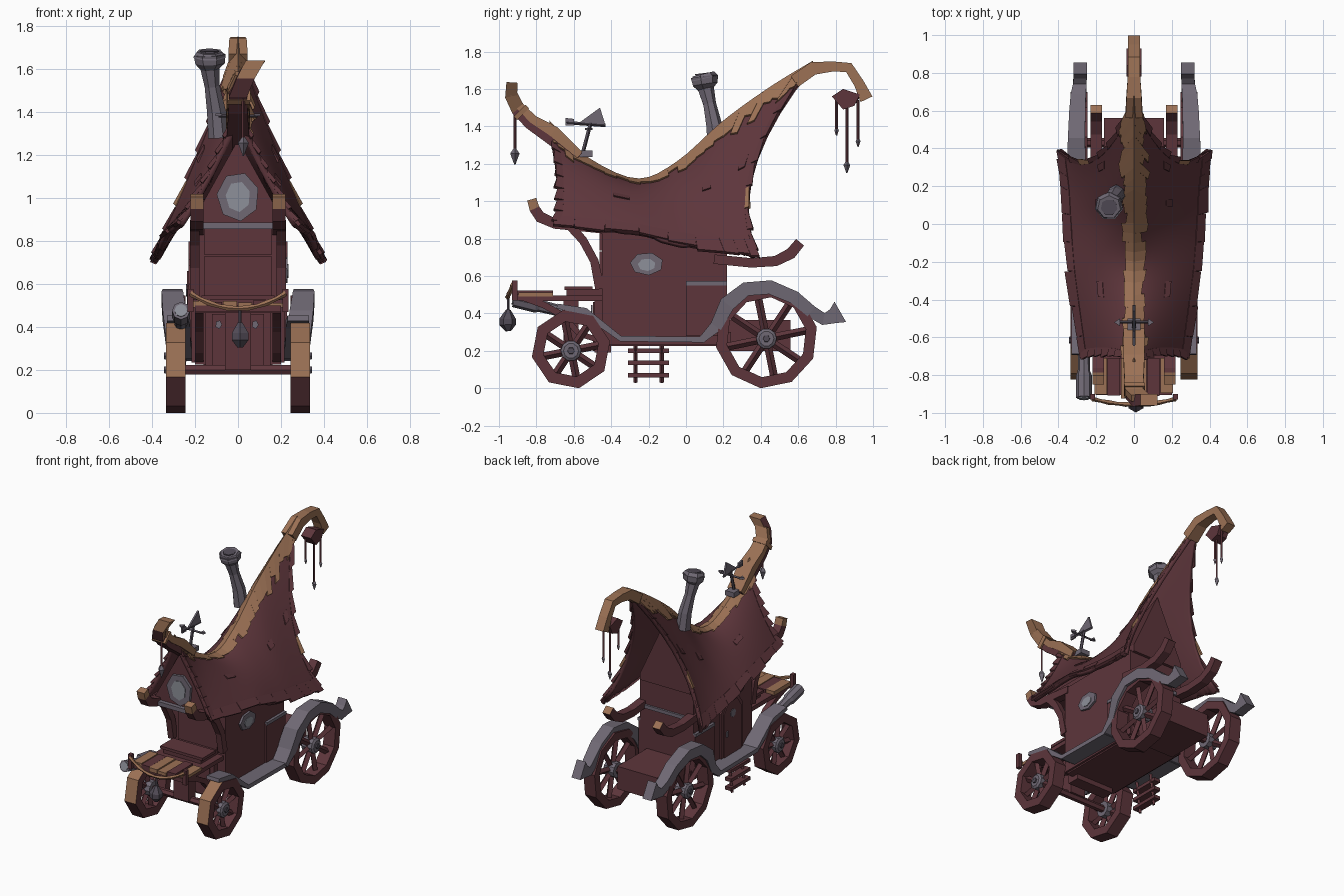
import bpy, bmesh, math, random
from mathutils import Vector as V

if "Cube" in bpy.data.objects:
    bpy.data.objects.remove(bpy.data.objects["Cube"])
random.seed(4)

def material(name, c):
    m = bpy.data.materials.new(name)
    m.diffuse_color = (*c, 1)
    m.use_nodes = True
    m.node_tree.nodes["Principled BSDF"].inputs["Base Color"].default_value = m.diffuse_color
    return m
RED = material("maroon wood", (0.11, 0.036, 0.044))
TAN = material("worn tan wood", (0.33, 0.165, 0.09))
GREY = material("grey metal", (0.16, 0.14, 0.175))
DARK = material("dark iron", (0.085, 0.072, 0.095))
PANE = material("pale glass", (0.27, 0.28, 0.32))

def mesh(name, verts, faces, mats, rule=None, fix=True):
    me = bpy.data.meshes.new(name)
    me.from_pydata([tuple(v) for v in verts], [], faces)
    bm = bmesh.new(); bm.from_mesh(me)
    if fix:
        bmesh.ops.recalc_face_normals(bm, faces=bm.faces)
    bm.normal_update()
    if rule:
        for f in bm.faces:
            f.material_index = rule(f)
    bm.to_mesh(me); bm.free()
    for m in mats:
        me.materials.append(m)
    ob = bpy.data.objects.new(name, me)
    bpy.context.collection.objects.link(ob)
    return ob

def prism(name, pts, vec, mat):
    n = len(pts)
    vs = [V(p) for p in pts] + [V(p) + V(vec) for p in pts]
    fs = [list(range(n)), list(range(2 * n - 1, n - 1, -1))]
    fs += [(i, (i + 1) % n, n + (i + 1) % n, n + i) for i in range(n)]
    return mesh(name, vs, fs, [mat])

def box(name, x0, x1, y0, y1, z0, z1, mat=RED):
    return prism(name, [(x0, y0, z0), (x1, y0, z0), (x1, y1, z0), (x0, y1, z0)], (0, 0, z1 - z0), mat)

def rings(name, loops, mats, rule=None):
    n = len(loops[0])
    fs = [list(range(n)), list(range(len(loops) * n - n, len(loops) * n))]
    for a in range(len(loops) - 1):
        fs += [(a*n + i, a*n + (i+1) % n, (a+1)*n + (i+1) % n, (a+1)*n + i) for i in range(n)]
    return mesh(name, [p for l in loops for p in l], fs, mats, rule)

def tube(name, pts, radii, n, mat):
    P = [V(p) for p in pts]; loops = []
    for i, p in enumerate(P):
        t = (P[min(i + 1, len(P) - 1)] - P[max(i - 1, 0)]).normalized()
        a = t.cross(V((1, 0, 0)) if abs(t.x) < 0.8 else V((0, 0, 1))).normalized()
        b = t.cross(a)
        loops.append([p + radii[i] * (a * math.cos(k * math.tau / n) + b * math.sin(k * math.tau / n)) for k in range(n)])
    return rings(name, loops, [mat])

def sweep(name, path, mats, rule=None):
    # rectangular bar along a path of (x, y, z, half width, thickness)
    P = [V(p[:3]) for p in path]; loops = []
    for i, (p, q) in enumerate(zip(P, path)):
        t = P[min(i + 1, len(P) - 1)] - P[max(i - 1, 0)]
        up = V((0, -t.z, t.y)).normalized() * q[4] / 2
        dx = V((q[3], 0, 0))
        loops.append([p - dx - up, p + dx - up, p + dx + up, p - dx + up])
    return rings(name, loops, mats, rule)

# ---- swaybacked roof surface: ridge, middle and eave curves
ST = [((0, -.73, 1.42), (.14, -.69, 1.12), (.28, -.71, .88)),
      ((0, -.55, 1.24), (.15, -.52, 1.08), (.31, -.52, .86)),
      ((0, -.27, 1.11), (.17, -.25, 1.02), (.35, -.25, .83)),
      ((0, -.05, 1.20), (.18, -.03, 1.03), (.37, -.02, .77)),
      ((0, .20, 1.42), (.19, .13, 1.08), (.38, .20, .74)),
      ((0, .45, 1.60), (.195, .26, 1.13), (.395, .31, .72)),
      ((0, .68, 1.74), (.2, .36, 1.18), (.405, .39, .71))]

def curve(k, u):
    t = min(max(u, 0), 1) * (len(ST) - 1)
    i = min(int(t), len(ST) - 2); f = t - i
    a, b, c, d = [V(ST[min(max(j, 0), len(ST) - 1)][k]) for j in (i - 1, i, i + 1, i + 2)]
    return 0.5 * (2*b + (c - a)*f + (2*a - 5*b + 4*c - d)*f*f + (3*b - a - 3*c + d)*f**3)

def surf(u, v, s=1, lift=0):
    p = curve(0, u)*(2*v - 1)*(v - 1) + curve(1, u)*4*v*(1 - v) + curve(2, u)*v*(2*v - 1)
    p.y += 1.3 * (u - min(max(u, 0), 1))
    if v > 0:
        p += V((.75, 0, .65)) * lift
    else:
        p.z += lift
    return V((p.x * s, p.y, p.z))

NU, NV = 36, 9
jag = [1 + random.uniform(-.012, .012) for _ in range(NU + 1)]
vs = [surf(i / NU, abs(j) / NV * (jag[i] if abs(j) == NV else 1), 1 if j >= 0 else -1)
      for i in range(NU + 1) for j in range(-NV, NV + 1)]
W = 2 * NV + 1
fs = [(i*W + j, i*W + j + 1, (i+1)*W + j + 1, (i+1)*W + j) for i in range(NU) for j in range(W - 1)]
roof = mesh("roof", vs, fs, [RED], fix=False)
sol = roof.modifiers.new("thickness", 'SOLIDIFY'); sol.thickness = .03; sol.offset = -1
bpy.context.view_layer.objects.active = roof
roof.select_set(True)
bpy.ops.object.shade_smooth_by_angle(angle=math.radians(35))
roof.select_set(False)

def slab(name, corners, s, lift, mat, thick=.018):
    top = [surf(u, v, s, l) for (u, v), l in zip(corners, lift)]
    low = [surf(u, v, s, l - thick) for (u, v), l in zip(corners, lift)]
    rings(name, [top, low], [mat])

R = random.uniform
for s in (-1, 1):
    # worn ridge cap, ragged lower edge
    for i in range(26):
        u, w = i / 26, R(.09, .18) + (.05 if i < 6 else 0)
        slab("ridge_cap", [(u, 0), (u + 1/26, 0), (u + 1/26, w + R(-.03, .03)), (u, w)], s, [.012] * 4, TAN)
    # broad eave boards
    for i in range(9):
        u, e = i / 9, R(.995, 1.03)
        slab("eave_board", [(u, .9), (u + .11, .9), (u + .11, e), (u, e + R(-.012, .012))], s, [.003, .003, .01, .01], RED)
    # shingles stepping out along the front and rear edges
    for i in range(7):
        v = .1 + i * .125
        for e, d in ((0, -1), (1, 1)):
            o = e - d * .004
            slab("edge_shingle", [(e - d * .05, v), (o, v), (o + d * R(.008, .018), v + .12), (e - d * .05, v + .115)],
                 s, [.001, .002, .016, .004], TAN if d > 0 and i == 4 else RED)
    # loose shingles on the slopes
    for u, v in ((.25, .5), (.62, .45), (.85, .4)):
        slab("loose_shingle", [(u, v), (u + .05, v), (u + .05, v + .07), (u, v + .07)], s, [.002, .002, .01, .01], RED)

# ---- attic under the roof and lower cabin
rings("attic", [[(-.2, y, .86), (.2, y, .86), (.2, y, .91), (0, y, a), (-.2, y, .91)]
                for y, a in ((-.66, 1.27), (-.3, 1.05), (-.08, 1.1), (.24, 1.34))], [RED])
box("cabin", -.215, .215, -.45, .22, .235, .87)
box("cabin_front_panel", -.155, .155, -.462, -.44, .53, .73)
box("cabin_front_upper_panel", -.155, .155, -.462, -.44, .735, .86)
box("gable_sill", -.2, .2, -.69, -.64, .855, .885, GREY)
box("rear_wall_rail", -.2, .2, .22, .235, .66, .685, GREY)
box("lower_front", -.15, .15, -.49, -.4, .19, .49)
box("lower_front_plank", -.12, .12, -.498, -.48, .2, .46)
box("hull", -.2, .2, -.45, .24, .225, .3)
box("rear_deck", -.16, .16, .2, .56, .2, .365)
for x, z, w in ((-.09, .41, .016), (.08, .41, .016), (.04, .43, .012)):
    hw = [(x + w*math.cos(k), -.5, z + w*1.3*math.sin(k)) for k in (0, 1.2, 2.4, 3.6, 4.9)]
    prism("front_stud", hw, (0, -.008, 0), GREY)

def hexwin(name, c, axis, a, b, depth, mat, n=7):
    pts = []
    for k in range(n):
        t = k * math.tau / n + .35
        q = (a * math.cos(t), b * math.sin(t))
        pts.append((c[0] + q[0], c[1], c[2] + q[1]) if axis == 'y' else (c[0], c[1] + q[0], c[2] + q[1]))
    prism(name, pts, (0, depth, 0) if axis == 'y' else (depth, 0, 0), mat)
hexwin("gable_window_frame", (0, -.66, 1.005), 'y', .1, .115, -.02, GREY)
hexwin("gable_window_pane", (0, -.68, 1.005), 'y', .058, .072, -.005, PANE)
hexwin("side_window_frame", (.21, -.21, .665), 'x', .09, .062, .02, GREY)
hexwin("side_window_pane", (.23, -.21, .66), 'x', .048, .034, .005, PANE)

# door, handle and ladder on the left side
def arch(w, z0, z1):
    return [(-.2, -.2 - w, z0), (-.2, -.2 + w, z0), (-.2, -.2 + w, z1), (-.2, -.2 + w*.5, z1 + w*.7),
            (-.2, -.2 - w*.5, z1 + w*.7), (-.2, -.2 - w, z1)]
prism("door_frame", arch(.125, .25, .6), (-.03, 0, 0), RED)
prism("door", arch(.1, .26, .59), (-.037, 0, 0), RED)
box("door_handle", -.245, -.23, -.14, -.12, .42, .46, GREY)
hexwin("door_window", (-.236, -.2, .57), 'x', .03, .03, -.005, GREY)
for y in (-.27, -.13):
    tube("ladder_rail", [(-.28, y, .03), (-.25, y, .26)], [.012] * 2, 4, RED)
for z in (.07, .135, .2):
    box("ladder_rung", -.3, -.25, -.31, -.09, z - .012, z + .012)

# ---- driver's deck and seat
box("front_deck", -.2, .2, -.88, -.44, .465, .495)
box("seat", -.15, .15, -.64, -.45, .49, .53)
box("seat_board", -.17, .17, -.65, -.5, .525, .545)
for i in range(6):
    x = -.21 + i * .07
    y0 = -.925 + .012 * abs(i - 2.5) - R(0, .01)
    box("deck_plank", x, x + .066, y0, -.71, .49, .51 + R(0, .012), RED if i in (1, 4) else TAN)
box("deck_lip", -.2, .2, -.905, -.88, .47, .5)
tube("rope_garland", [(x, -.925 - .03 * (1 - (x/.22)**2), .485 + .07 * (x/.22)**2) for x in [-.22 + .044*i for i in range(11)]],
     [.014, .01] * 5 + [.014], 5, TAN)
for s in (-1, 1):
    box("garland_post", s*.22 - .014, s*.22 + .014, -.93, -.9, .47, .575)
tube("lamp_body", [(-.265, -.66, .41), (-.265, -.78, .44), (-.265, -.8, .445), (-.265, -.92, .475)], [.03, .033, .042, .042], 8, GREY)
tube("lamp_lens", [(-.265, -.918, .475), (-.265, -.926, .477)], [.03, .03], 8, PANE)
tube("front_charm_cord", [(.01, -.95, .49), (.01, -.95, .4)], [.007] * 2, 4, DARK)
tube("front_charm", [(.01, -.95, .42), (.01, -.953, .37), (.01, -.953, .34), (.01, -.95, .305)], [.012, .045, .045, .015], 6, DARK)

# ---- wheels
def wheel(s, y, r, n, worn):
    z, name = r, "front_wheel" if worn else "rear_wheel"
    x0, x1, ri = s * .245, s * .335, r - .05
    rr = r / math.cos(math.pi / n) * .985
    L = [[(x, y + q * math.cos(k*math.tau/n + .2), z + q * math.sin(k*math.tau/n + .2)) for k in range(n)]
         for x, q in ((x0, rr), (x1, rr), (x1, ri), (x0, ri))]
    fs = [(a*n + k, a*n + (k+1) % n, ((a+1) % 4)*n + (k+1) % n, ((a+1) % 4)*n + k) for a in range(4) for k in range(n)]
    ob = mesh(name + "_rim", [p for l in L for p in l], fs, [RED, TAN],
              lambda f: int(worn and f.normal.y < -.5 and f.normal.z > -.2 and f.calc_center_median().y < y))
    ob.location.z = -min(v.co.z for v in ob.data.vertices)
    for k in range(8):
        t = k * math.tau / 8 + .2
        tube(name + "_spoke", [(s*.29, y, z), (s*.29, y + (ri + .01)*math.cos(t), z + (ri + .01)*math.sin(t))], [.021] * 2, 4, RED)
    tube(name + "_hub", [(s*.245, y, z), (s*.325, y, z), (s*.335, y, z)], [.055, .055, .04], 10, GREY)
    tube(name + "_hub_cap", [(s*.33, y, z), (s*.343, y, z)], [.02, .018], 6, DARK)

for s in (-1, 1):
    wheel(s, -.615, .2, 8, True)
    wheel(s, .43, .265, 10, False)
    # curved deck brace, running board, rear arch with flared tail
    sweep("deck_brace", [(s*.18, -.89, .49, .02, .03), (s*.18, -.76, .445, .02, .035), (s*.18, -.66, .39, .02, .035),
                         (s*.18, -.57, .29, .02, .03), (s*.18, -.44, .25, .02, .03)], [RED])
    sweep("running_board", [(s*.28, -.69, .44, .05, .025), (s*.275, -.54, .41, .055, .04), (s*.275, -.45, .34, .055, .035),
                            (s*.27, -.35, .265, .06, .03), (s*.27, .1, .26, .06, .03)], [GREY])
    sweep("rear_guard", [(s*.275, .08, .255, .06, .035), (s*.28, .16, .33, .055, .065), (s*.295, .22, .45, .055, .085),
                         (s*.305, .32, .53, .05, .075), (s*.305, .45, .54, .045, .075), (s*.3, .58, .485, .043, .07),
                         (s*.295, .67, .41, .04, .065), (s*.287, .735, .37, .036, .065), (s*.285, .785, .385, .035, .08),
                         (s*.285, .825, .408, .035, .125)], [GREY])
    box("side_panel", s*.21, s*.228, 0, .22, .28, .56)
    box("side_panel_trim", s*.21, s*.234, 0, .22, .55, .572, GREY)
    # roof support beams with worn tips
    sweep("front_beam", [(s*.19, -.42, .85, .03, .05), (s*.19, -.7, .88, .03, .055), (s*.19, -.78, .915, .03, .06),
                         (s*.19, -.81, .96, .03, .055), (s*.19, -.825, 1.01, .03, .05)], [RED, TAN],
          lambda f: int(f.calc_center_median().z > .97))
    sweep("front_bracket", [(s*.2, -.63, .88, .022, .05), (s*.2, -.55, .79, .022, .045), (s*.2, -.49, .68, .022, .045),
                            (s*.2, -.46, .53, .022, .05)], [RED])
    sweep("rear_beam", [(s*.2, .15, .69, .03, .05), (s*.2, .35, .67, .03, .05), (s*.2, .48, .68, .03, .055),
                        (s*.2, .56, .72, .03, .06), (s*.2, .61, .78, .03, .055)], [RED, TAN],
          lambda f: int(f.normal.y > .6 and f.normal.z > .3))
for y, z in ((-.615, .2), (.43, .265)):
    tube("axle", [(-.3, y, z), (.3, y, z)], [.025] * 2, 6, RED)
    box("axle_block", -.06, .06, y - .04, y + .04, z, .47 if y < 0 else .3)

# ---- roof ornaments: worn top over a maroon core
F = [(0, -.58, 1.23, .05, .07), (0, -.72, 1.355, .05, .1), (0, -.83, 1.42, .045, .075), (0, -.9, 1.49, .042, .07),
     (.035, -.935, 1.56, .042, .065), (.08, -.93, 1.635, .045, .06)]
sweep("front_finial", F, [RED, TAN], lambda f: int(f.calc_center_median().z > 1.52 and f.normal.x > -.3))
sweep("front_finial_cap", [(x, y + .012, z + .018, w + .006, t * .6) for x, y, z, w, t in F[:5]], [TAN])
sweep("finial_band", [(0, -.87, 1.465, .054, .09), (.005, -.89, 1.485, .054, .09)], [TAN])
sweep("rear_hook", [(0, .58, 1.64, .045, .07), (0, .68, 1.71, .04, .07), (0, .78, 1.72, .033, .055), (0, .87, 1.715, .033, .055),
                    (0, .925, 1.63, .033, .055), (0, .965, 1.545, .033, .07)], [TAN])
prism("hook_block", [(-.04, .78, 1.56), (-.04, .84, 1.49), (-.04, .9, 1.51), (-.04, .93, 1.57), (-.04, .84, 1.6)], (.08, 0, 0), RED)
tube("hook_cord", [(0, .9, 1.53), (0, .94, 1.6)], [.012] * 2, 4, RED)

def pendant(x, y, z1, z0, r):
    tube("pendant_cord", [(x, y, z1), (x, y, z0 + r)], [.008] * 2, 4, RED)
    tube("pendant_drop", [(x, y, z0 + 3.6*r), (x, y, z0 + 2.4*r), (x, y, z0)], [.005, r, .003], 4, GREY)
pendant(.025, -.915, 1.46, 1.195, .025)
for x, y, z0, r in ((-.02, .805, 1.35, .012), (.01, .86, 1.15, .018), (.02, .92, 1.29, .013)):
    pendant(x, y, 1.54, z0, r)

# bent stovepipe with a tilted flaring mouth
tube("chimney", [(-.09, .16, 1.28), (-.1, .15, 1.4), (-.12, .125, 1.52), (-.13, .105, 1.6), (-.13, .1, 1.625), (-.132, .095, 1.665)],
     [.05, .045, .036, .045, .07, .076], 7, GREY)
tube("chimney_lip", [(-.132, .096, 1.655), (-.132, .09, 1.68)], [.077, .062], 7, GREY)
tube("chimney_hole", [(-.132, .09, 1.676), (-.132, .089, 1.684)], [.045, .045], 7, DARK)

# weather vane
box("vane_base", -.035, .035, -.6, -.5, 1.235, 1.27, GREY)
tube("vane_pole", [(0, -.555, 1.25), (0, -.51, 1.42)], [.011] * 2, 5, DARK)
tube("vane_bar", [(0, -.64, 1.42), (0, -.43, 1.405)], [.009] * 2, 4, DARK)
tube("vane_cross_bar", [(-.09, -.52, 1.38), (.09, -.52, 1.38)], [.008] * 2, 4, DARK)
prism("vane_arrow", [(-.006, -.57, 1.42), (-.006, -.43, 1.405), (-.006, -.46, 1.5)], (.012, 0, 0), GREY)
prism("vane_tail", [(-.006, -.645, 1.405), (-.006, -.6, 1.405), (-.006, -.6, 1.44), (-.006, -.645, 1.445)], (.012, 0, 0), GREY)
for s in (-1, 1):
    prism("vane_cross_tip", [(s*.075, -.54, 1.38), (s*.075, -.5, 1.38), (s*.105, -.52, 1.38)], (0, 0, .012), GREY)
